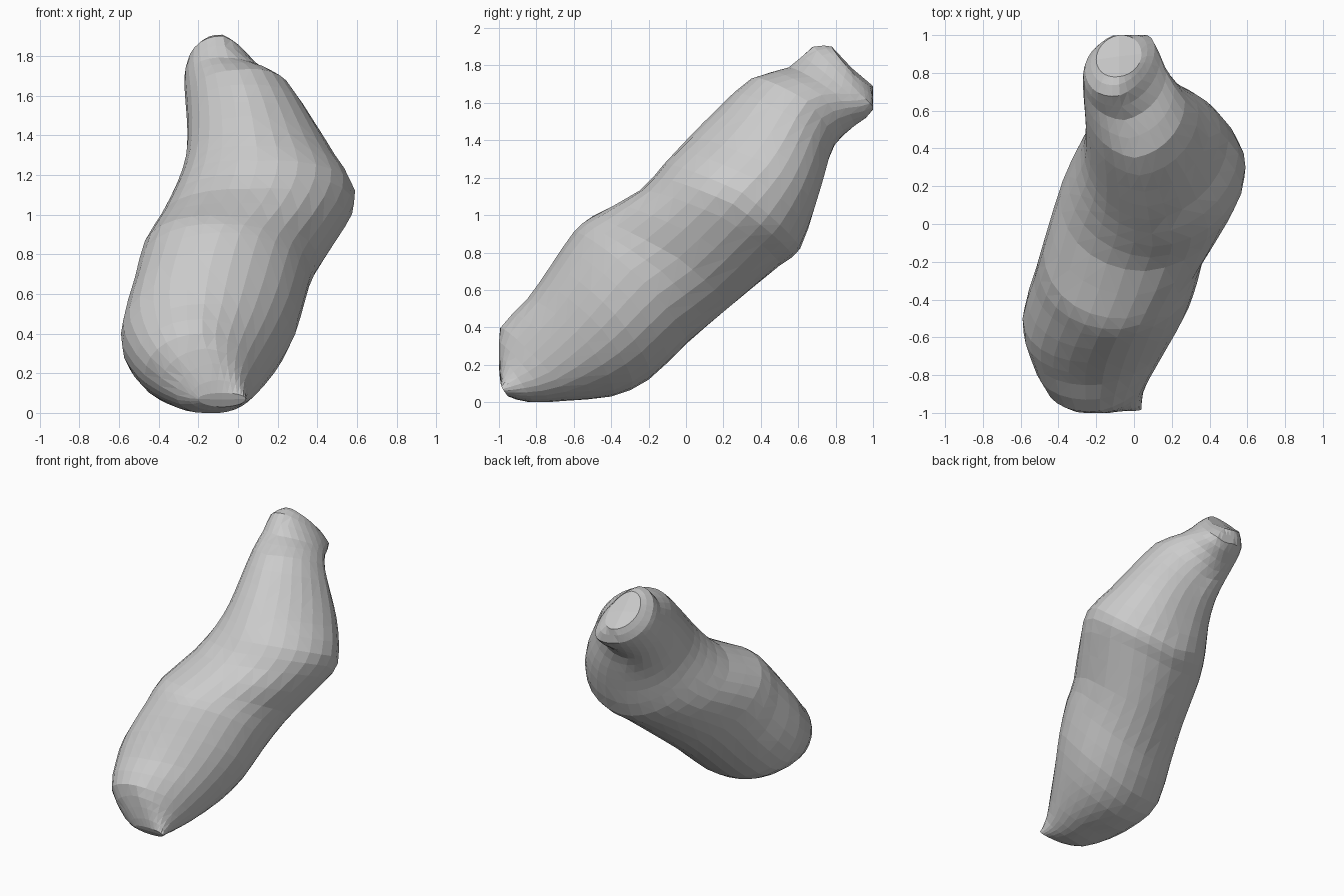
import bpy, bmesh, math
from mathutils import Vector

if "Cube" in bpy.data.objects:
    bpy.data.objects.remove(bpy.data.objects["Cube"])

SIDES = 28      # facets around the body
STEPS = 2       # rings between two control sections
POWER = 0.99    # close to elliptical sections

# control sections, low end to high end:
# top (y, z), underside (y, z), right flank (x, y, z), left flank (x, y, z)
sections = [
    (-.99, .10, -.95, .03, .04, -.98, .07, -.20, -.98, .07),
    (-1.0, .25, -.83, .00, .05, -.88, .10, -.31, -.94, .09),
    (-.99, .40, -.65, .01, .11, -.73, .16, -.47, -.84, .19),
    (-.85, .55, -.40, .03, .22, -.53, .32, -.56, -.65, .30),
    (-.73, .72, -.20, .12, .30, -.38, .47, -.59, -.50, .40),
    (-.60, .91, .00, .31, .35, -.22, .64, -.53, -.30, .62),
    (-.50, .99, .22, .50, .40, -.04, .77, -.48, -.14, .82),
    (-.25, 1.13, .50, .73, .55, .19, .99, -.39, .15, .97),
    (-.12, 1.27, .61, .82, .59, .30, 1.12, -.31, .33, 1.12),
    (.02, 1.42, .69, 1.05, .50, .44, 1.27, -.265, .42, 1.26),
    (.17, 1.57, .74, 1.22, .41, .53, 1.41, -.255, .52, 1.42),
    (.35, 1.73, .79, 1.37, .27, .65, 1.61, -.265, .65, 1.57),
    (.55, 1.79, .89, 1.47, .17, .80, 1.65, -.27, .76, 1.67),
    (.68, 1.90, 1.0, 1.58, .11, .93, 1.65, -.26, .82, 1.73),
]
# blunt high end
sections.append((.78, 1.90, 1.0, 1.69, .04, .90, 1.75, -.20, .87, 1.80))


def spline(a, b, c, d, t):
    """Catmull-Rom between b and c."""
    return [0.5 * (2*q + (r-p)*t + (2*p-5*q+4*r-s)*t*t + (3*q-p-3*r+s)*t**3)
            for p, q, r, s in zip(a, b, c, d)]


def ring(row):
    """Closed rounded section through its top, underside and two flanks."""
    right, left = Vector(row[4:7]), Vector(row[7:10])
    mid = (right.x + left.x) / 2
    top, under = Vector((mid, *row[0:2])), Vector((mid, *row[2:4]))
    # the upper ridge stays nearer the middle than the flanks do
    top.x -= 0.3 * max(0, mid)
    centre = (right + left + top + under) / 4
    points = []
    for i in range(SIDES):
        angle = 2 * math.pi * i / SIDES
        c, s = math.cos(angle), math.sin(angle)
        side = right if c >= 0 else left
        cap = top if s >= 0 else under
        p = centre + (side - centre) * abs(c)**POWER \
            + (cap - centre) * abs(s)**POWER
        p.y, p.z = max(-1, min(1, p.y)), max(0, p.z)
        points.append(p)
    return points


# refine the control sections
rows, last = [], len(sections) - 1
for i in range(last):
    four = [sections[min(max(j, 0), last)] for j in (i-1, i, i+1, i+2)]
    rows += [spline(*four, k / STEPS) for k in range(STEPS)]
rows.append(sections[-1])

# loft the body and close both ends
bm = bmesh.new()
rings = [[bm.verts.new(p) for p in ring(row)] for row in rows]
for a, b in zip(rings, rings[1:]):
    for i in range(SIDES):
        j = (i + 1) % SIDES
        bm.faces.new((a[i], a[j], b[j], b[i]))
for end in (rings[0], rings[-1]):
    tip = bm.verts.new(sum((v.co for v in end), Vector()) / SIDES)
    for i in range(SIDES):
        bm.faces.new((end[i], end[(i + 1) % SIDES], tip))
bmesh.ops.recalc_face_normals(bm, faces=bm.faces)
bmesh.ops.triangulate(bm, faces=bm.faces)

mesh = bpy.data.meshes.new("lumpy_body")
bm.to_mesh(mesh)
bm.free()
body = bpy.data.objects.new("lumpy_body", mesh)
bpy.context.collection.objects.link(body)
